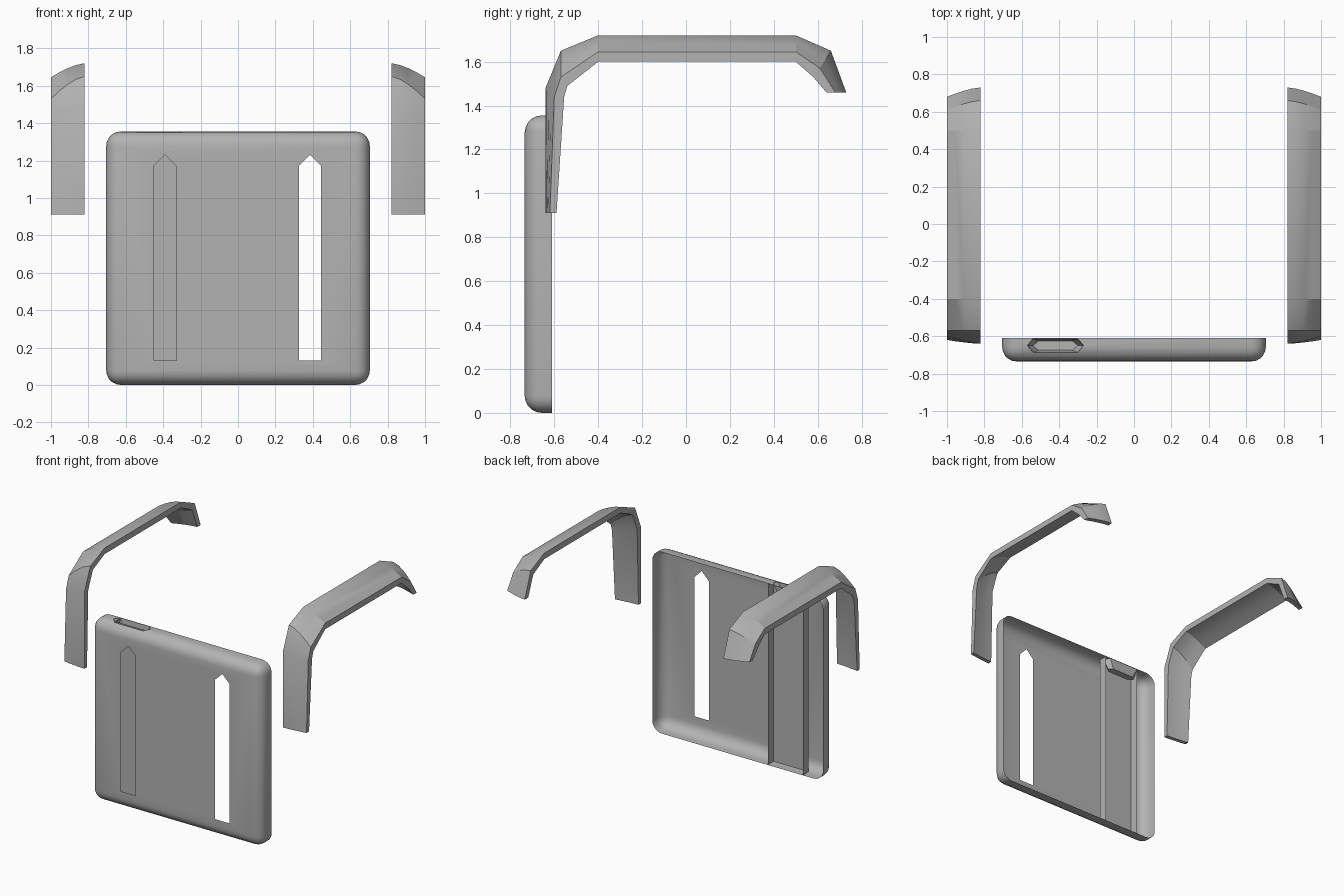
import bpy, bmesh
from mathutils import Vector

if "Cube" in bpy.data.objects:
    bpy.data.objects.remove(bpy.data.objects["Cube"], do_unlink=True)

grey = bpy.data.materials.new("plain grey")
grey.use_nodes = True
COLOUR = (0.45, 0.45, 0.45, 1)
grey.diffuse_color = COLOUR
grey.node_tree.nodes["Principled BSDF"].inputs["Base Color"].default_value = COLOUR


def make(name, bm):
    mesh = bpy.data.meshes.new(name)
    bm.to_mesh(mesh)
    bm.free()
    mesh.materials.append(grey)
    obj = bpy.data.objects.new(name, mesh)
    bpy.context.collection.objects.link(obj)
    return obj


def smooth(obj, angle):
    bpy.ops.object.select_all(action="DESELECT")
    obj.select_set(True)
    bpy.context.view_layer.objects.active = obj
    bpy.ops.object.shade_smooth_by_angle(angle=angle)


def loft(name, rings):
    # Closed solid skinned through equal-length rings
    bm = bmesh.new()
    loops = [[bm.verts.new(p) for p in ring] for ring in rings]
    n = len(loops[0])
    for a, b in zip(loops, loops[1:]):
        for i in range(n):
            j = (i + 1) % n
            bm.faces.new((a[i], a[j], b[j], b[i]))
    bm.faces.new(loops[0])
    bm.faces.new(loops[-1])
    bmesh.ops.recalc_face_normals(bm, faces=bm.faces)
    return make(name, bm)


# Rounded panel body
W, H, FRONT, BACK = 0.705, 1.355, -0.735, -0.61
bm = bmesh.new()
bmesh.ops.create_cube(bm, size=1)
for v in bm.verts:
    v.co = ((v.co.x * 2 * W), BACK if v.co.y > 0 else FRONT, (v.co.z + 0.5) * H)
edges = [e for e in bm.edges if not all(v.co.y > BACK - 0.01 for v in e.verts)]
bmesh.ops.bevel(bm, geom=edges, offset=0.078, segments=5, profile=0.5, affect="EDGES")
panel = make("panel", bm)

# Pointed slots and the tapered socket in the top edge
cutters = []
for cx in (-0.39, 0.385):
    outline = [(-0.06, 0.13), (0.06, 0.13), (0.06, 1.17), (0, 1.23), (-0.06, 1.17)]
    cutters.append(loft("slot_cutter", [[(cx + x, y, z) for x, z in outline]
                                        for y in (FRONT - 0.1, FRONT + 0.02)]))


def hexagon(half, chamfer, depth, z):
    pts = [(-half, 0), (chamfer - half, -depth), (half - chamfer, -depth),
           (half, 0), (half - chamfer, depth), (chamfer - half, depth)]
    return [(x - 0.42, y - 0.65, z) for x, y in pts]


cutters.append(loft("socket_cutter", [hexagon(0.15, 0.03, 0.036, H + 0.05),
                                      hexagon(0.15, 0.03, 0.036, H - 0.01),
                                      hexagon(0.12, 0.03, 0.025, H - 0.07)]))
for c in cutters:
    c.hide_render = True
    mod = panel.modifiers.new("cut", "BOOLEAN")
    mod.operation = "DIFFERENCE"
    mod.solver = "EXACT"
    mod.object = c
bpy.context.view_layer.update()
cut = bpy.data.meshes.new_from_object(
    panel.evaluated_get(bpy.context.evaluated_depsgraph_get()))
panel.modifiers.clear()
panel.data = cut
for c in cutters:
    bpy.data.objects.remove(c, do_unlink=True)

# Open the back and the slots so the panel is a thin shell
bm = bmesh.new()
bm.from_mesh(cut)
gone = []
for f in bm.faces:
    c = f.calc_center_median()
    in_slot = abs(c.x) < 0.47 and 0.1 < c.z < 1.25 and c.y > FRONT + 0.003
    if c.y > BACK - 0.001 or in_slot:
        gone.append(f)
bmesh.ops.delete(bm, geom=gone, context="FACES")
bm.to_mesh(cut)
bm.free()
smooth(panel, 0.6)

# Upright channel behind the closed slot, open to the back
bm = bmesh.new()
profile = [(-0.54, BACK), (-0.54, -0.675), (-0.25, -0.675), (-0.25, BACK)]
cols = [[bm.verts.new((x, y, z)) for z in (0.003, H - 0.003)] for x, y in profile]
for a, b in zip(cols, cols[1:]):
    bm.faces.new((a[0], a[1], b[1], b[0]))
make("channel", bm)

# Bent side arms: crest point, outer edge point and inward direction (y, z)
STATIONS = [
    ((-0.64, 0.91), (-0.62, 0.91), (0.03, 0)),
    ((-0.64, 1.48), (-0.6, 1.44), (0.045, 0)),
    ((-0.57, 1.65), (-0.57, 1.53), (0.03, -0.04)),
    ((-0.40, 1.72), (-0.40, 1.645), (0, -0.045)),
    ((0.50, 1.72), (0.50, 1.645), (0, -0.045)),
    ((0.66, 1.65), (0.61, 1.57), (-0.03, -0.04)),
    ((0.73, 1.46), (0.68, 1.46), (-0.04, 0)),
]
STEPS = 4
for name, side in (("left_arm", 1), ("right_arm", -1)):
    rings = []
    for crest, edge, inward in STATIONS:
        outer, inner = [], []
        for i in range(STEPS + 1):
            t = i / STEPS
            p = Vector(crest).lerp(Vector(edge), t ** 1.5)
            q = p + Vector(inward)
            x = side * (0.82 + 0.18 * t)
            outer.append((x, p.x, p.y))
            inner.append((x, q.x, q.y))
        rings.append(outer + inner[::-1])
    smooth(loft(name, rings), 0.42)
